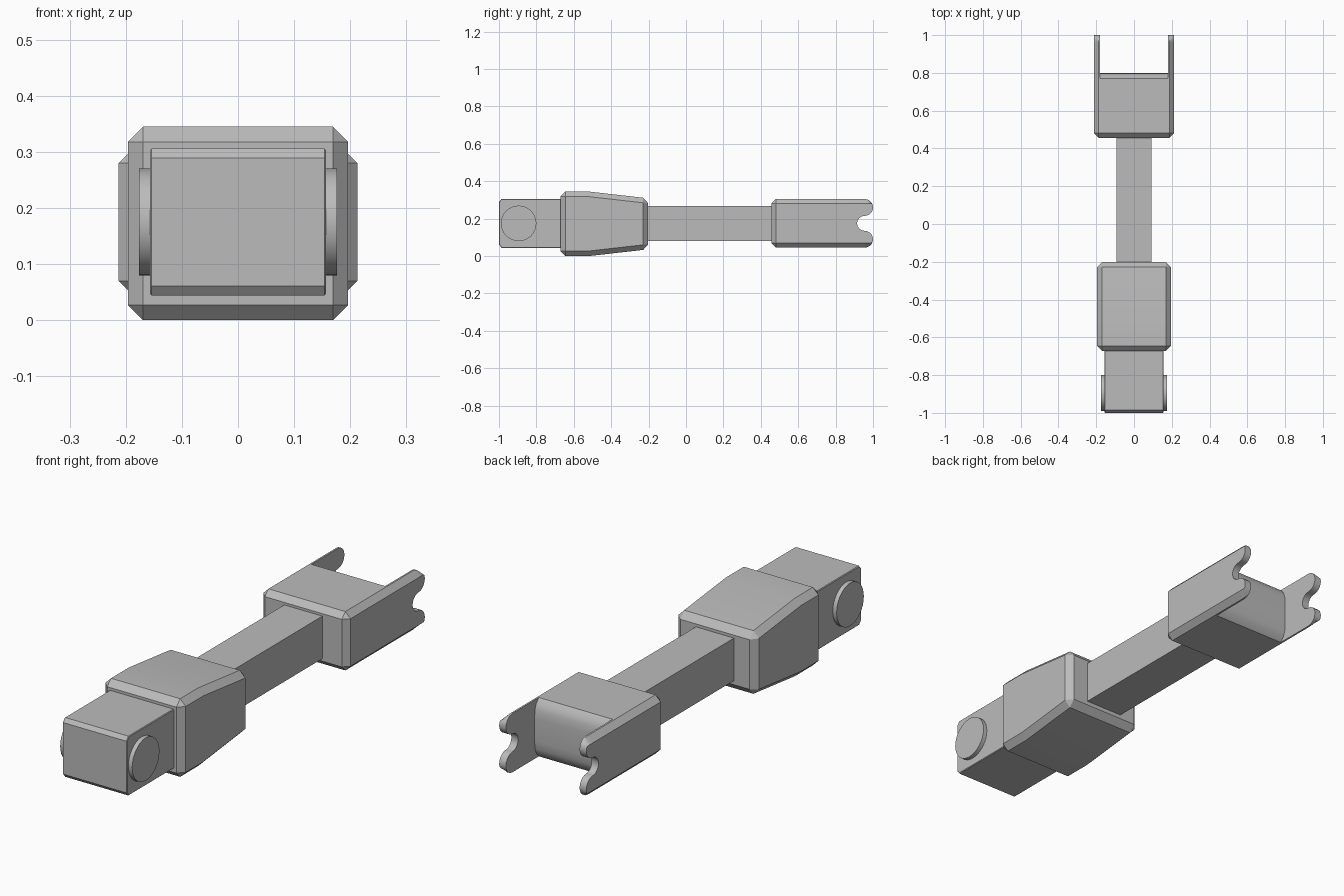
import bpy
import bmesh
from math import pi, sin, cos, radians

cube = bpy.data.objects.get("Cube")
if cube:
    bpy.data.objects.remove(cube, do_unlink=True)

grey = bpy.data.materials.new("plain_grey")
grey.use_nodes = True
grey.diffuse_color = (0.5, 0.5, 0.5, 1)
grey.node_tree.nodes["Principled BSDF"].inputs["Base Color"].default_value = (0.5, 0.5, 0.5, 1)

MID = 0.175  # height of the long axis


def loft(name, layers, bevel=0, limit=30):
    """Join (x, [(y, z), ...]) outlines into a closed solid."""
    bm = bmesh.new()
    rings = [[bm.verts.new((x, y, z)) for y, z in pts] for x, pts in layers]
    n = len(rings[0])
    for a, b in zip(rings, rings[1:]):
        for i in range(n):
            j = (i + 1) % n
            bm.faces.new((a[i], a[j], b[j], b[i]))
    bm.faces.new(rings[0])
    bm.faces.new(rings[-1])
    bmesh.ops.remove_doubles(bm, verts=bm.verts, dist=0.00005)
    bmesh.ops.recalc_face_normals(bm, faces=bm.faces)
    mesh = bpy.data.meshes.new(name)
    bm.to_mesh(mesh)
    bm.free()
    mesh.materials.append(grey)
    obj = bpy.data.objects.new(name, mesh)
    bpy.context.collection.objects.link(obj)
    bpy.ops.object.select_all(action='DESELECT')
    obj.select_set(True)
    bpy.context.view_layer.objects.active = obj
    if bevel:
        mod = obj.modifiers.new("chamfer", 'BEVEL')
        mod.width, mod.segments = bevel, 1
        mod.limit_method, mod.angle_limit = 'ANGLE', radians(limit)
        bpy.ops.object.modifier_apply(modifier=mod.name)
    bpy.ops.object.shade_smooth_by_angle(angle=radians(30))
    return obj


def prism(name, half, pts, **kw):
    return loft(name, [(-half, pts), (half, pts)], **kw)


def mirrored(half):
    """Complete an upper outline (y, height above axis) below the axis."""
    return ([(y, MID + h) for y, h in half] +
            [(y, MID - h) for y, h in reversed(half)])


def arc(cy, ch, r, start, end, steps):
    return [(cy + r * cos(start + (end - start) * i / steps),
             ch + r * sin(start + (end - start) * i / steps)) for i in range(steps + 1)]


# Connecting rod
prism("rod", 0.093, mirrored([(-0.3, 0.094), (0.5, 0.094)]))

# Tapered front housing
prism("front_housing", 0.196,
      [(-0.672, 0), (-0.52, 0), (-0.202, 0.036), (-0.202, 0.309), (-0.52, 0.345), (-0.672, 0.345)],
      bevel=0.027)

# Front block with chamfered nose
prism("front_block", 0.157,
      mirrored([(-1, 0.114), (-0.986, 0.131), (-0.6, 0.131)]), bevel=0.003, limit=60)

# Pivot discs on the front block
disc = arc(-0.895, MID, 0.095, 0, 2 * pi * 31 / 32, 31)
for side, s in (("left", 1), ("right", -1)):
    loft(side + "_pivot_disc", [(s * 0.15, disc), (s * 0.176, disc)])

# Rear block with rounded back
prism("rear_block", 0.183,
      mirrored([(0.456, 0.105), (0.481, 0.13), (0.77, 0.13), (0.788, 0.11), (0.797, 0.085), (0.8, 0.05)]))

# Fork prongs: rounded lobes either side of a round notch
outline = mirrored([(0.456, 0.105), (0.481, 0.13)] +
                   arc(0.955, 0.085, 0.045, pi / 2, -pi / 2, 10) +
                   arc(0.955, 0, 0.04, pi / 2, pi * 0.95, 6))
outer = [(max(y, 0.481), min(max(z, MID - 0.105), MID + 0.105)) for y, z in outline]
for side, s in (("left", 1), ("right", -1)):
    loft(side + "_fork_prong", [(s * 0.18, outline), (s * 0.188, outline), (s * 0.213, outer)])
